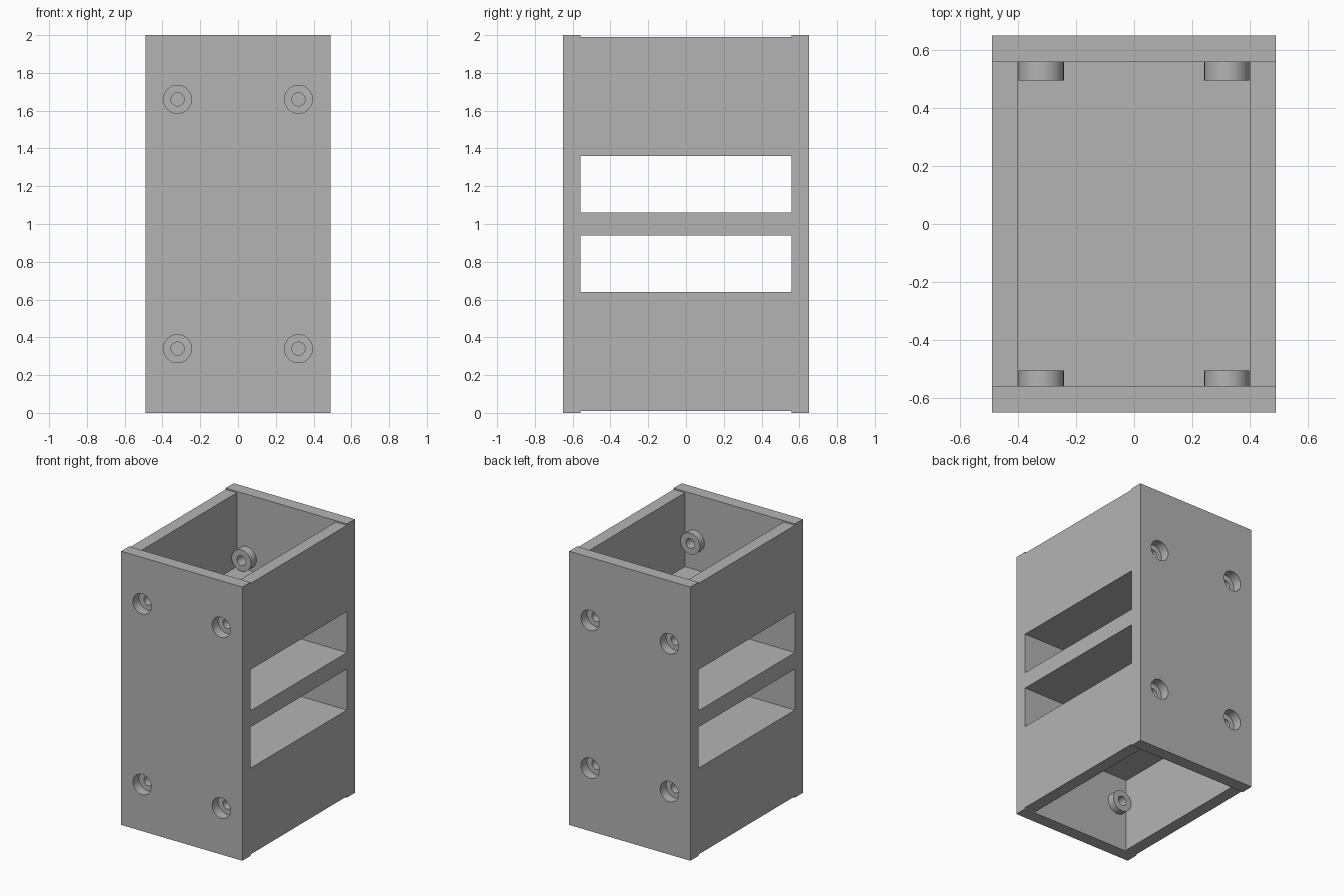
import bpy, bmesh
from math import radians
from mathutils import Matrix

if "Cube" in bpy.data.objects:
    bpy.data.objects.remove(bpy.data.objects["Cube"])

W, D = 0.49, 0.65          # half width, half depth
INNER = 0.40               # half width of the pockets
SEAM = 0.558               # where end plates meet the body
SCREW_X = 0.32

GREY = (0.456, 0.456, 0.456, 1)
grey = bpy.data.materials.new("plain_grey")
grey.use_nodes = True
grey.diffuse_color = GREY
grey.node_tree.nodes["Principled BSDF"].inputs["Base Color"].default_value = GREY


def make(name, bm):
    bmesh.ops.recalc_face_normals(bm, faces=bm.faces)
    mesh = bpy.data.meshes.new(name)
    bm.to_mesh(mesh)
    bm.free()
    obj = bpy.data.objects.new(name, mesh)
    bpy.context.collection.objects.link(obj)
    mesh.materials.append(grey)
    return obj


def extrude_profile(name, points, y0, y1):
    """Extrude an xz outline along y."""
    bm = bmesh.new()
    face = bm.faces.new([bm.verts.new((x, y0, z)) for x, z in points])
    out = bmesh.ops.extrude_face_region(bm, geom=[face])
    verts = [v for v in out["geom"] if isinstance(v, bmesh.types.BMVert)]
    bmesh.ops.translate(bm, verts=verts, vec=(0, y1 - y0, 0))
    return make(name, bm)


def cylinders(name, radius, y0, y1, heights):
    """Four round bars along y at the screw positions."""
    bm = bmesh.new()
    for x in (-SCREW_X, SCREW_X):
        for z in heights:
            place = (Matrix.Translation((x, (y0 + y1) / 2, z))
                     @ Matrix.Rotation(radians(90), 4, "X"))
            bmesh.ops.create_cone(bm, cap_ends=True, segments=48, radius1=radius,
                                  radius2=radius, depth=abs(y1 - y0), matrix=place)
    return make(name, bm)


def boolean(obj, tool, operation):
    mod = obj.modifiers.new(operation, "BOOLEAN")
    mod.operation, mod.object, mod.solver = operation, tool, "EXACT"
    bpy.context.view_layer.objects.active = obj
    bpy.ops.object.modifier_apply(modifier=mod.name)
    bpy.data.objects.remove(tool)


# Body: open trays above and below, with a bar between the two side slots
def tray(name, rim, floor, base):
    extrude_profile(name, [(-W, base), (W, base), (W, rim), (INNER, rim),
                           (INNER, floor), (-INNER, floor), (-INNER, rim), (-W, rim)],
                    -SEAM, SEAM)


tray("upper_tray", 1.99, 1.45, 1.36)
tray("lower_tray", 0.01, 0.55, 0.64)
extrude_profile("middle_bar", [(-W, 0.94), (W, 0.94), (W, 1.06), (-W, 1.06)], -SEAM, SEAM)


# End plates with bosses inside and counterbored screw holes
def end_plate(name, side, boss_end, heights):
    plate = extrude_profile(name, [(-W, 0), (W, 0), (W, 2), (-W, 2)], side * SEAM, side * D)
    boolean(plate, cylinders("boss", 0.078, side * 0.6, side * boss_end, heights), "UNION")
    boolean(plate, cylinders("counterbore", 0.074, side * 0.58, side * 0.7, heights), "DIFFERENCE")
    boolean(plate, cylinders("screw_hole", 0.035, side * 0.4, side * 0.7, heights), "DIFFERENCE")
    bpy.ops.object.select_all(action="DESELECT")
    plate.select_set(True)
    bpy.context.view_layer.objects.active = plate
    bpy.ops.object.shade_smooth_by_angle(angle=radians(30))


end_plate("front_plate", -1, 0.505, (0.34, 1.66))
end_plate("back_plate", 1, 0.495, (0.46, 1.54))
